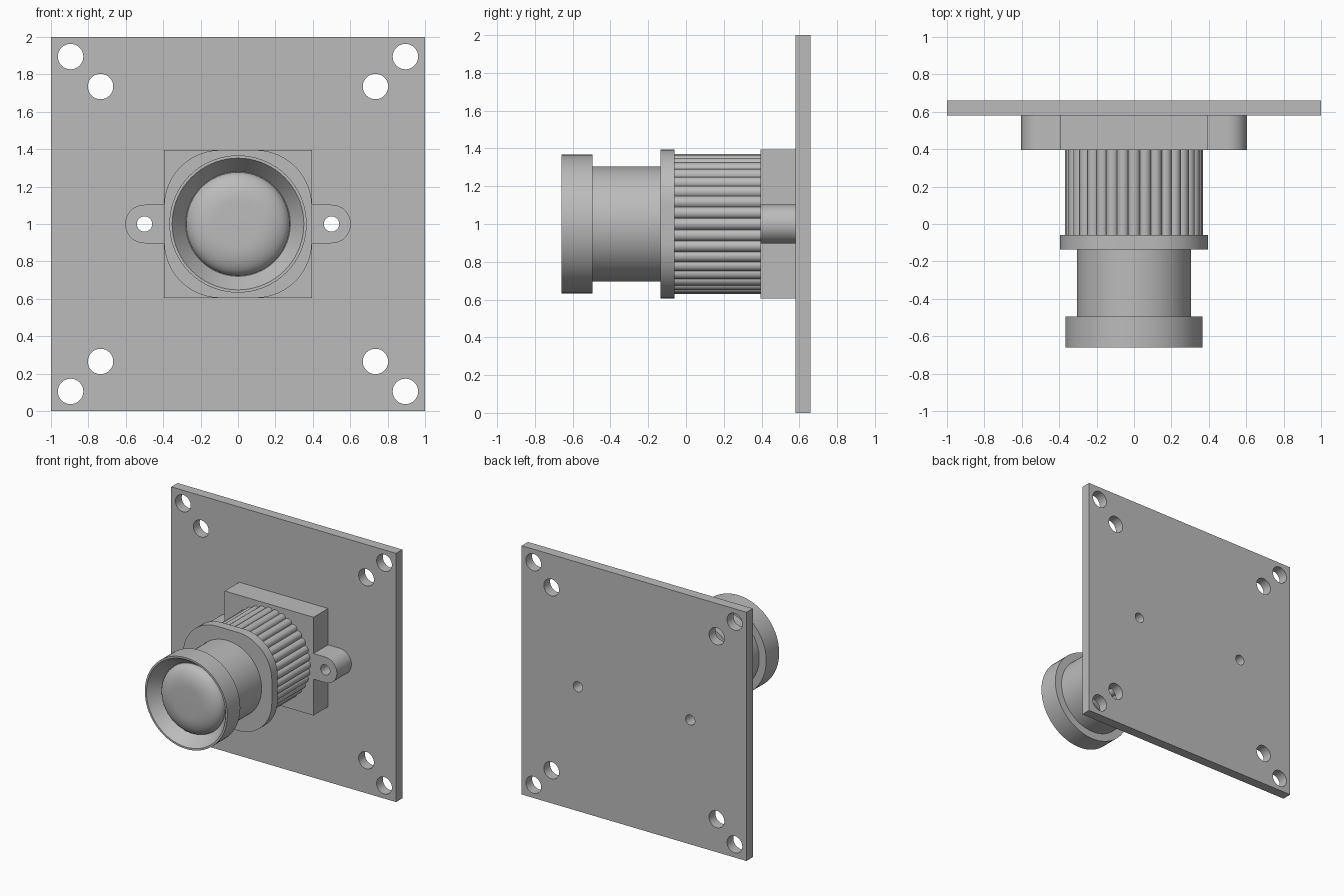
import bpy
import bmesh
from math import pi, sin, cos, radians

if "Cube" in bpy.data.objects:
    bpy.data.objects.remove(bpy.data.objects["Cube"])

grey = bpy.data.materials.new("light grey")
grey.use_nodes = True
COLOUR = (0.5, 0.5, 0.5, 1)
grey.diffuse_color = COLOUR
grey.node_tree.nodes["Principled BSDF"].inputs["Base Color"].default_value = COLOUR

MID = 1.0          # height of the lens axis
HALF = 0.395       # half width of the mount and flange


def finish(bm, name):
    bmesh.ops.recalc_face_normals(bm, faces=bm.faces)
    mesh = bpy.data.meshes.new(name)
    bm.to_mesh(mesh)
    bm.free()
    mesh.materials.append(grey)
    obj = bpy.data.objects.new(name, mesh)
    bpy.context.collection.objects.link(obj)
    return obj


def add_prism(bm, outline, y0, y1):
    """Extrude an x-z outline along y."""
    face = bm.faces.new([bm.verts.new((x, y0, z)) for x, z in outline])
    ext = bmesh.ops.extrude_face_region(bm, geom=[face])["geom"]
    verts = [v for v in ext if isinstance(v, bmesh.types.BMVert)]
    bmesh.ops.translate(bm, verts=verts, vec=(0, y1 - y0, 0))


def prism(name, outline, y0, y1):
    bm = bmesh.new()
    add_prism(bm, outline, y0, y1)
    return finish(bm, name)


def arc(cx, cz, r, a0, a1, n):
    angles = [radians(a0 + (a1 - a0) * i / n) for i in range(n + 1)]
    return [(cx + r * cos(a), cz + r * sin(a)) for a in angles]


def rect(x0, x1, z0, z1):
    return [(x0, z0), (x1, z0), (x1, z1), (x0, z1)]


def lathe(name, profile, steps=72):
    """Spin (radius, y) points about the lens axis."""
    bm = bmesh.new()
    verts = [bm.verts.new((r, y, MID)) for r, y in profile]
    edges = [bm.edges.new(pair) for pair in zip(verts, verts[1:])]
    bmesh.ops.spin(bm, geom=verts + edges, cent=(0, 0, MID), axis=(0, 1, 0),
                   angle=2 * pi, steps=steps)
    bmesh.ops.remove_doubles(bm, verts=bm.verts, dist=0.0001)
    return finish(bm, name)


def drill(obj, holes):
    """Cut round holes (x, z, radius) along y."""
    bm = bmesh.new()
    for x, z, r in holes:
        add_prism(bm, arc(x, z, r, 0, 360, 40)[:-1], 0.2, 0.9)
    cutter = finish(bm, "hole_cutter")
    cutter.hide_render = True
    mod = obj.modifiers.new("holes", "BOOLEAN")
    mod.operation, mod.solver, mod.object = "DIFFERENCE", "EXACT", cutter
    bpy.context.view_layer.objects.active = obj
    bpy.ops.object.modifier_apply(modifier=mod.name)
    bpy.data.objects.remove(cutter)


# Back plate with corner and screw holes
parts = []
plate = prism("back_plate", rect(-1, 1, 0, 2), 0.58, 0.66)
holes = [(s * d, MID + t * d, 0.068) for s in (-1, 1) for t in (-1, 1)
         for d in (0.895, 0.735)]
screws = [(s * 0.5, MID, 0.041) for s in (-1, 1)]
drill(plate, holes + screws)
parts.append(plate)

# Square mount block with a rounded screw ear on each side
parts.append(prism("mount_block", rect(-HALF, HALF, MID - HALF, MID + HALF), 0.395, 0.58))
for side, sign in (("left", 1), ("right", -1)):
    outline = [(0.38, MID - 0.103)] + arc(0.5, MID, 0.103, -90, 90, 24) + [(0.38, MID + 0.103)]
    ear = prism(side + "_screw_ear", [(sign * x, z) for x, z in outline], 0.395, 0.58)
    drill(ear, [(sign * 0.5, MID, 0.041)])
    parts.append(ear)

# Ribbed grip barrel
RIBS = 36
ribbed = []
for i in range(RIBS):
    a = 360 * i / RIBS
    cx, cz = 0.338 * cos(radians(a)), MID + 0.338 * sin(radians(a))
    ribbed += arc(cx, cz, 0.032, a - 70, a + 70, 8)
parts.append(prism("ribbed_barrel", ribbed, -0.06, 0.395))

# Rounded square flange
R = 0.3
flange = []
for k, (sx, sz) in enumerate([(1, 1), (-1, 1), (-1, -1), (1, -1)]):
    flange += arc(sx * (HALF - R), MID + sz * (HALF - R), R, 90 * k, 90 * k + 90, 18)
parts.append(prism("flange", flange, -0.135, -0.06))

# Neck and front hood with conical recess
parts.append(lathe("neck", [(0, -0.5), (0.305, -0.5), (0.305, -0.13), (0, -0.13)]))
parts.append(lathe("lens_hood", [(0, -0.56), (0.28, -0.56), (0.352, -0.66), (0.367, -0.66),
                                 (0.367, -0.495), (0, -0.495)]))

# Lens with a flat middle and a rounded edge
curve = [(0.12 + 0.157 * cos(t * pi / 20), -0.56 - 0.085 * sin(t * pi / 20))
         for t in range(11)]
parts.append(lathe("lens", [(0, -0.55), (0.277, -0.55)] + curve + [(0, -0.645)]))

# Smooth curved sides, keep hard edges
bpy.ops.object.select_all(action="DESELECT")
for obj in parts:
    obj.select_set(True)
bpy.context.view_layer.objects.active = parts[0]
bpy.ops.object.shade_smooth_by_angle(angle=radians(30))
